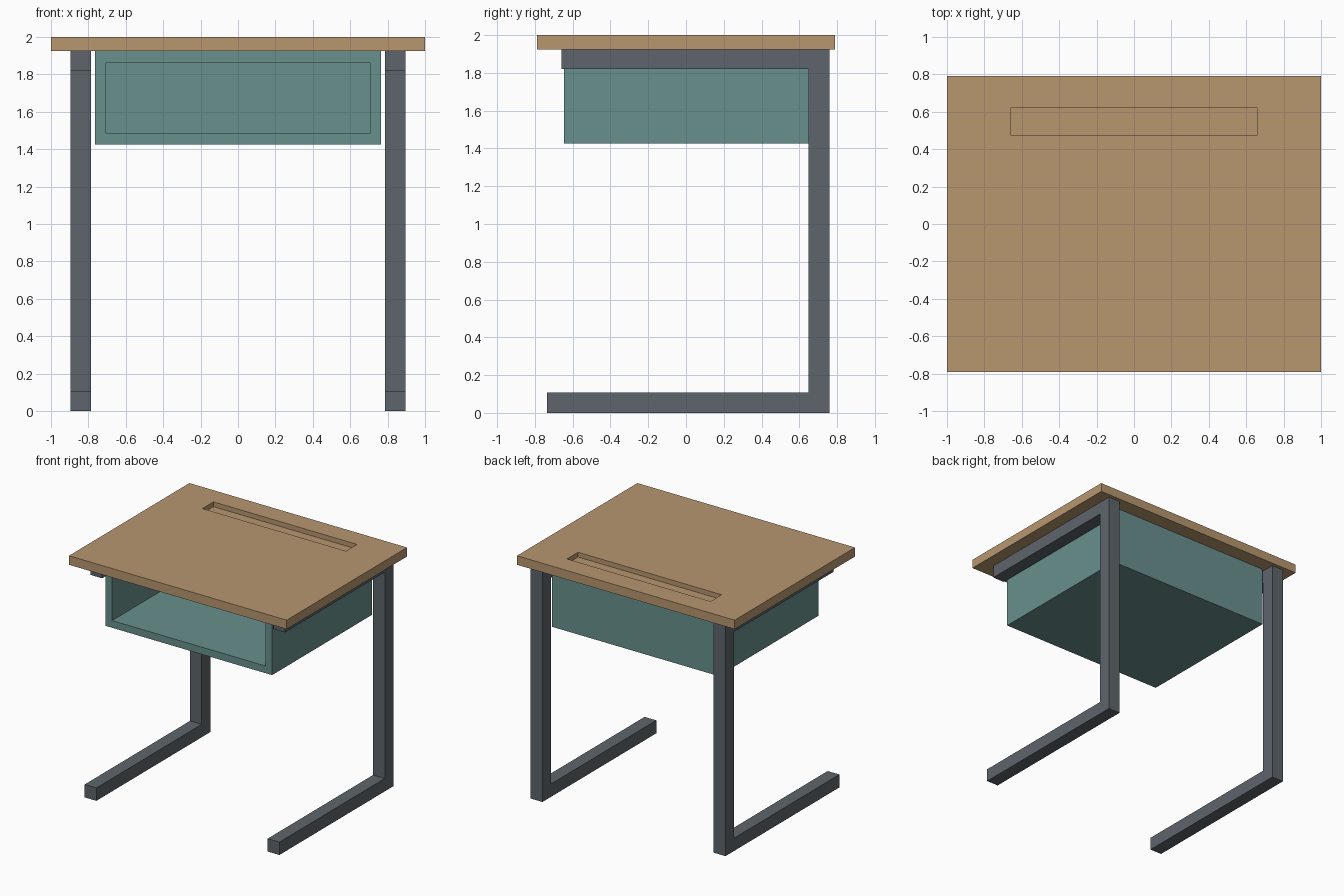
import bpy
import bmesh

if "Cube" in bpy.data.objects:
    bpy.data.objects.remove(bpy.data.objects["Cube"])


def material(name, color):
    mat = bpy.data.materials.new(name)
    mat.diffuse_color = (*color, 1)
    mat.use_nodes = True
    mat.node_tree.nodes["Principled BSDF"].inputs["Base Color"].default_value = mat.diffuse_color
    return mat


def make_object(name, bm, mat):
    bmesh.ops.recalc_face_normals(bm, faces=bm.faces[:])
    mesh = bpy.data.meshes.new(name)
    bm.to_mesh(mesh)
    bm.free()
    mesh.materials.append(mat)
    obj = bpy.data.objects.new(name, mesh)
    bpy.context.collection.objects.link(obj)
    return obj


def recessed_box(name, outer, inner, far, open_end, floor, place, mat):
    """Box with a rectangular pocket; rects are (u0, u1, v0, v1), place maps u, v, depth to xyz."""
    bm = bmesh.new()
    loops = []
    for (u0, u1, v0, v1), d in ((outer, far), (outer, open_end), (inner, open_end), (inner, floor)):
        corners = ((u0, v0), (u1, v0), (u1, v1), (u0, v1))
        loops.append([bm.verts.new(place(u, v, d)) for u, v in corners])
    for a, b in zip(loops, loops[1:]):
        for i in range(4):
            j = (i + 1) % 4
            bm.faces.new((a[i], a[j], b[j], b[i]))
    bm.faces.new(loops[0])
    bm.faces.new(loops[-1])
    return make_object(name, bm, mat)


wood = material("wood", (0.48, 0.31, 0.16))
metal = material("metal", (0.11, 0.13, 0.145))
teal = material("teal", (0.14, 0.28, 0.265))

# Desktop with pencil groove
recessed_box("desktop", (-1, 1, -0.79, 0.79), (-0.66, 0.66, 0.475, 0.62),
             1.925, 2.0, 1.96, lambda u, v, d: (u, v, d), wood)

# Book tray, open at the front
recessed_box("book_tray", (-0.765, 0.765, 1.425, 1.925), (-0.705, 0.705, 1.485, 1.86),
             0.665, -0.645, 0.605, lambda u, v, d: (u, d, v), teal)

# C-shaped leg frames: (y, z) profile extruded along x
profile = [(-0.735, 0), (0.76, 0), (0.76, 1.925), (-0.66, 1.925),
           (-0.66, 1.82), (0.648, 1.82), (0.648, 0.107), (-0.735, 0.107)]
for name, x in (("left_leg_frame", -0.895), ("right_leg_frame", 0.787)):
    bm = bmesh.new()
    face = bm.faces.new([bm.verts.new((x, y, z)) for y, z in profile])
    side = bmesh.ops.extrude_face_region(bm, geom=[face], use_keep_orig=True)
    verts = [g for g in side["geom"] if isinstance(g, bmesh.types.BMVert)]
    bmesh.ops.translate(bm, verts=verts, vec=(0.108, 0, 0))
    make_object(name, bm, metal)
